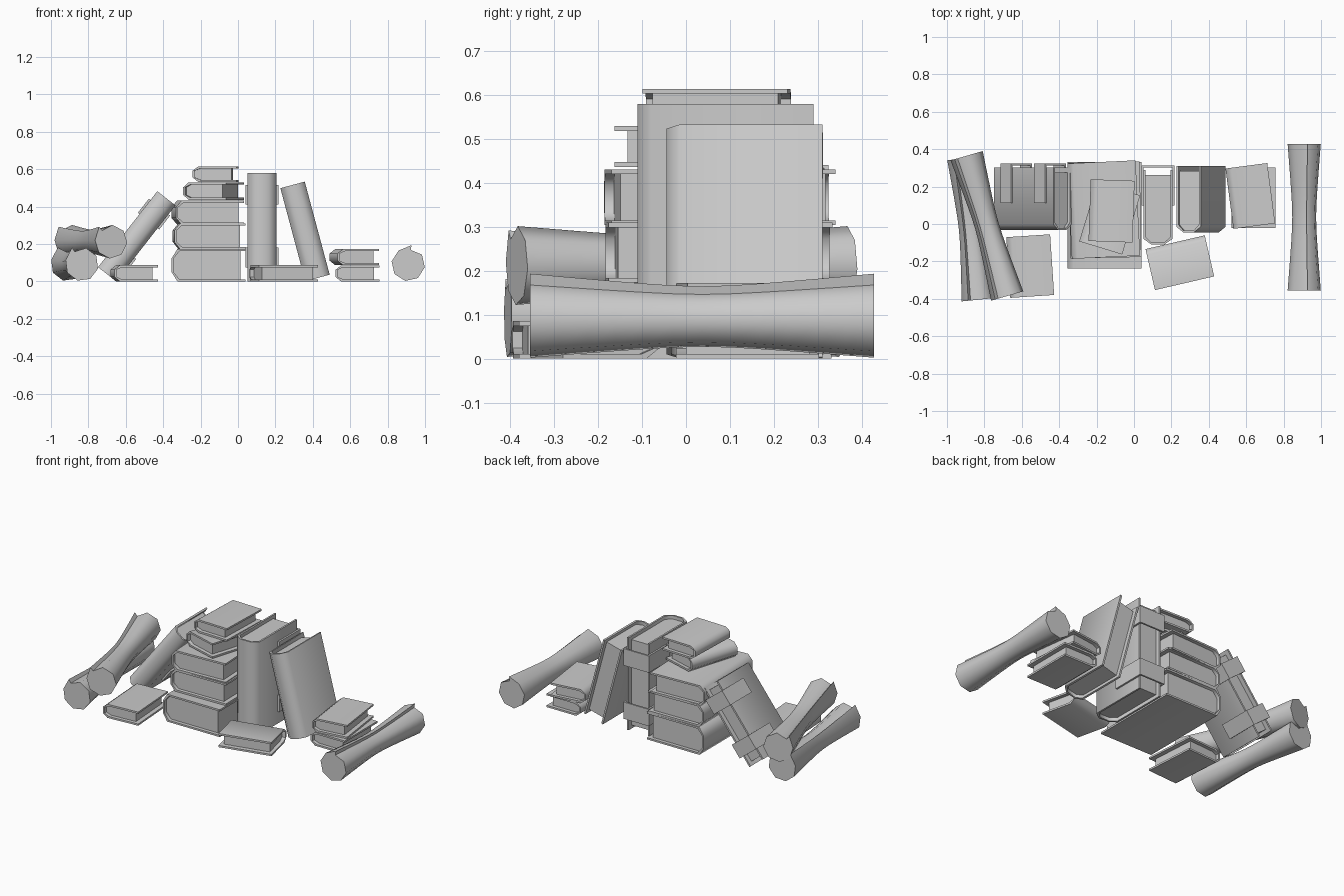
import bpy, bmesh, math
from mathutils import Matrix, Vector

if "Cube" in bpy.data.objects:
    bpy.data.objects.remove(bpy.data.objects["Cube"])

grey = bpy.data.materials.new("plain_grey")
grey.use_nodes = True
grey.diffuse_color = (0.6, 0.6, 0.6, 1)
grey.node_tree.nodes["Principled BSDF"].inputs["Base Color"].default_value = (0.6, 0.6, 0.6, 1)


def finish(name, bm, matrix):
    """Turn a bmesh into a placed, smooth-by-angle object."""
    bmesh.ops.recalc_face_normals(bm, faces=bm.faces)
    mesh = bpy.data.meshes.new(name)
    bm.to_mesh(mesh)
    bm.free()
    mesh.materials.append(grey)
    obj = bpy.data.objects.new(name, mesh)
    bpy.context.collection.objects.link(obj)
    obj.matrix_world = matrix
    bpy.ops.object.select_all(action='DESELECT')
    obj.select_set(True)
    bpy.context.view_layer.objects.active = obj
    bpy.ops.object.shade_smooth_by_angle(angle=math.radians(62))
    return obj


def prism(name, profile, y0, y1, matrix):
    """Extrude an x-z profile along y."""
    bm = bmesh.new()
    face = bm.faces.new([bm.verts.new((x, y0, z)) for x, z in profile])
    ext = bmesh.ops.extrude_face_region(bm, geom=[face])
    verts = [v for v in ext["geom"] if isinstance(v, bmesh.types.BMVert)]
    bmesh.ops.translate(bm, verts=verts, vec=(0, y1 - y0, 0))
    return finish(name, bm, matrix)


def book_half(w, h, inset, fore):
    """Rounded-spine outline from lower fore edge round to upper fore edge."""
    back, chamfer, rise = -w / 2 + inset, 0.03, 0.28 * h
    return [(fore, inset), (back + chamfer, inset), (back, rise),
            (back, h - rise), (back + chamfer, h - inset), (fore, h - inset)]


def book(name, w, l, h, matrix, straps=()):
    """Book lying flat, spine at -x, thickness upward from z = 0."""
    t = 0.011
    outer = book_half(w, h, 0, w / 2)
    inner = book_half(w, h, t, w / 2)
    prism(name + "_cover", outer + inner[::-1], -l / 2, l / 2, matrix)
    pages = book_half(w, h, t * 0.9, w / 2 - 0.028)
    prism(name + "_pages", pages, -l / 2 + 0.022, l / 2 - 0.022, matrix)
    # bands that wrap round the fore edge
    for i, (a, b) in enumerate(straps):
        x0, x1 = w / 2 - 0.19, w / 2 + 0.022
        band = [(x0, -t), (x1, -t), (x1, h + t), (x0, h + t),
                (x0, h), (x1 - t, h), (x1 - t, 0), (x0, 0)]
        prism(f"{name}_strap_{i + 1}", band, a - l / 2, b - l / 2, matrix)


def lying(x, y, z, turn):
    return Matrix.Translation((x, y, z)) @ Matrix.Rotation(math.radians(turn), 4, 'Z')


def standing(x, y, z, lean, l, h):
    """Spine to the front, length upward; lean tips the top along x."""
    basis = Matrix(((0, 0, 1, -h / 2), (1, 0, 0, 0), (0, 1, 0, l / 2), (0, 0, 0, 1)))
    return Matrix.Translation((x, y, z)) @ Matrix.Rotation(math.radians(lean), 4, 'Y') @ basis


# central stack
book("stack_book_1", 0.395, 0.57, 0.172, lying(-0.157, 0.046, 0, 0))
book("stack_book_2", 0.38, 0.51, 0.137, lying(-0.155, 0.075, 0.173, 1))
book("stack_book_3", 0.365, 0.51, 0.127, lying(-0.162, 0.077, 0.304, 2.7))
book("stack_book_4", 0.24, 0.33, 0.093, lying(-0.13, 0.03, 0.436, -17))
book("stack_book_5", 0.235, 0.33, 0.082, lying(-0.12, 0.07, 0.532, -2))

# small books lying around
book("front_left_book", 0.235, 0.325, 0.086, lying(-0.555, -0.225, 0, 3.8))
book("front_right_book", 0.225, 0.325, 0.086, lying(0.245, -0.207, 0, -77))
book("side_book_lower", 0.235, 0.325, 0.085, lying(0.638, 0.14, 0, 0))
book("side_book_upper", 0.225, 0.325, 0.085, lying(0.622, 0.15, 0.087, 7.5))

# upright and leaning books
book("upright_book", 0.40, 0.58, 0.155, standing(0.128, 0.09, 0, 0, 0.58, 0.155),
     straps=((0.075, 0.18), (0.41, 0.515)))
book("leaning_book", 0.355, 0.515, 0.135, standing(0.425, 0.133, 0.018, -15, 0.515, 0.135))
book("tilted_book", 0.335, 0.515, 0.123, standing(-0.70, 0.135, 0.038, 38, 0.515, 0.123),
     straps=((0.07, 0.16), (0.36, 0.455)))


def scroll(name, start, end, roll=0):
    """Rolled sheet with flared ends and a loose overlapping edge."""
    a, b = Vector(start), Vector(end)
    length, sides, steps = (b - a).length, 8, 12
    bm = bmesh.new()
    rings = []
    for i in range(steps + 1):
        u = 2 * i / steps - 1
        flare = 0.72 + 0.28 * (math.sqrt(u * u + 0.06) - 0.245) / 0.785
        ring = []
        for k in range(sides + 1):
            ang = math.radians(80 + roll) + math.tau * k / sides
            r = flare * (0.104 if k == 0 else 0.09 if k < sides else 0.078)
            ring.append(bm.verts.new((r * math.cos(ang), u * length / 2, r * math.sin(ang))))
        rings.append(ring)
    for r0, r1 in zip(rings, rings[1:]):
        for k in range(sides + 1):
            n = (k + 1) % (sides + 1)
            bm.faces.new((r0[k], r0[n], r1[n], r1[k]))
    bm.faces.new(rings[0])
    bm.faces.new(rings[-1])
    d = b - a
    turn = math.atan2(-d.x, d.y)
    finish(name, bm, Matrix.Translation((a + b) / 2) @ Matrix.Rotation(turn, 4, 'Z'))


# scrolls
scroll("right_scroll", (0.91, -0.355, 0.091), (0.91, 0.428, 0.091))
scroll("left_scroll_lower", (-0.835, -0.405, 0.091), (-0.912, 0.35, 0.091), 40)
scroll("left_scroll_upper", (-0.678, -0.385, 0.212), (-0.895, 0.365, 0.212), 50)
